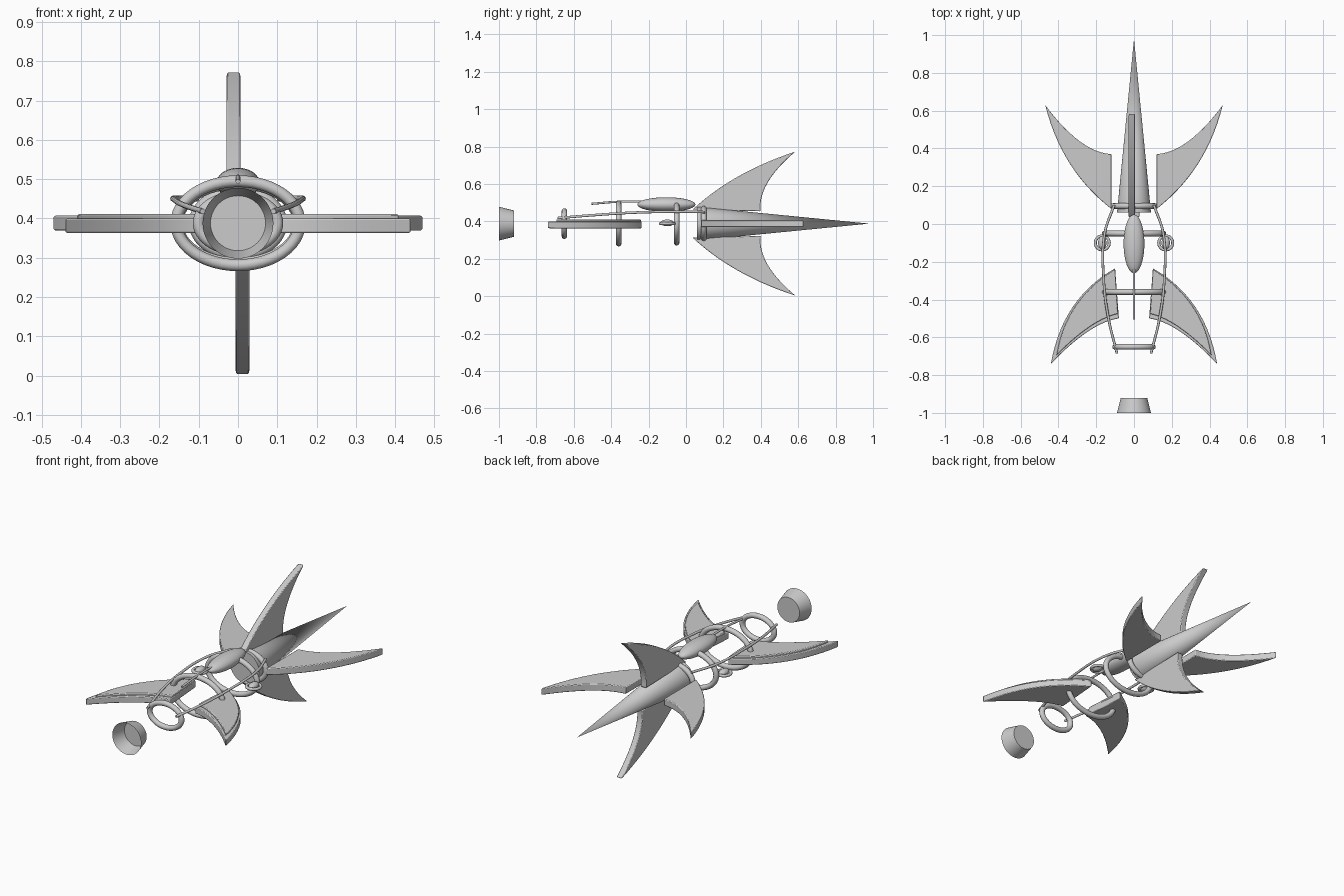
import bpy, bmesh, math
from mathutils import Matrix, Vector

cube = bpy.data.objects.get("Cube")
if cube:
    bpy.data.objects.remove(cube, do_unlink=True)

grey = bpy.data.materials.new("light_grey")
grey.use_nodes = True
grey.diffuse_color = (0.6, 0.6, 0.6, 1)
grey.node_tree.nodes["Principled BSDF"].inputs["Base Color"].default_value = (0.6, 0.6, 0.6, 1)

AXIS_Z = 0.388
FORWARD = Matrix.Rotation(math.pi / 2, 4, 'X')


def finish(obj, name):
    obj.name = name
    obj.data.materials.append(grey)
    bpy.ops.object.select_all(action='DESELECT')
    obj.select_set(True)
    bpy.context.view_layer.objects.active = obj
    bpy.ops.object.shade_smooth_by_angle(angle=math.radians(35))
    return obj


def from_bmesh(bm, name):
    bmesh.ops.recalc_face_normals(bm, faces=bm.faces[:])
    mesh = bpy.data.meshes.new(name)
    bm.to_mesh(mesh)
    bm.free()
    obj = bpy.data.objects.new(name, mesh)
    bpy.context.collection.objects.link(obj)
    return finish(obj, name)


def ring(name, center, rx, rz, tube, flat=False):
    """Oval tube; rx and rz are outer radii."""
    bm = bmesh.new()
    loops = []
    for i in range(48):
        a = math.tau * i / 48
        out = Vector((math.cos(a), 0, math.sin(a)))
        mid = Vector(((rx - tube) * out.x, 0, (rz - tube) * out.z))
        loop = []
        for j in range(12):
            b = math.tau * j / 12
            p = mid + out * tube * math.cos(b) + Vector((0, tube * math.sin(b), 0))
            loop.append(bm.verts.new(p))
        loops.append(loop)
    for i in range(48):
        p, q = loops[i], loops[(i + 1) % 48]
        for j in range(12):
            k = (j + 1) % 12
            bm.faces.new((p[j], q[j], q[k], p[k]))
    if flat:
        bm.transform(FORWARD)
    bm.transform(Matrix.Translation(center))
    return from_bmesh(bm, name)


def ellipsoid(name, center, radii):
    bpy.ops.mesh.primitive_uv_sphere_add(segments=32, ring_count=20, location=center)
    obj = bpy.context.object
    # Poles lie along y
    obj.data.transform(Matrix.Diagonal((*radii, 1)) @ FORWARD)
    return finish(obj, name)


def rod(name, points, radius):
    curve = bpy.data.curves.new(name, 'CURVE')
    curve.dimensions = '3D'
    curve.bevel_depth = radius
    curve.bevel_resolution = 3
    curve.use_fill_caps = True
    spline = curve.splines.new('BEZIER')
    spline.bezier_points.add(len(points) - 1)
    for bp, p in zip(spline.bezier_points, points):
        bp.co = p
        bp.handle_left_type = bp.handle_right_type = 'AUTO'
    obj = bpy.data.objects.new(name, curve)
    obj.data.materials.append(grey)
    bpy.context.collection.objects.link(obj)
    return obj


def arc(a, mid, b, n=14):
    """Quadratic curve from a to b passing through mid."""
    a, mid, b = Vector(a), Vector(mid), Vector(b)
    c = 2 * mid - (a + b) / 2
    return [a * (1 - t) ** 2 + c * 2 * t * (1 - t) + b * t * t
            for t in (i / n for i in range(n + 1))]


def fin(name, lead, trail, low, high, place):
    """Blade: outline of (distance out, y), thick from low to high."""
    outline = arc(*lead) + arc(*trail)[1:]
    bm = bmesh.new()
    bottom = [bm.verts.new((p.x, p.y, low)) for p in outline]
    top = [bm.verts.new((p.x, p.y, high)) for p in outline]
    bm.faces.new(bottom)
    bm.faces.new(top)
    for i in range(len(outline)):
        k = (i + 1) % len(outline)
        bm.faces.new((bottom[i], bottom[k], top[k], top[i]))
    bm.transform(place)
    obj = from_bmesh(bm, name)
    bevel = obj.modifiers.new("soft_edge", 'BEVEL')
    bevel.width = 0.004
    bevel.segments = 2
    bevel.limit_method = 'ANGLE'
    bevel.angle_limit = math.radians(40)
    return obj


# Tail spike
bpy.ops.mesh.primitive_cone_add(vertices=48, radius1=0.09, radius2=0, depth=0.92,
                                location=(0, 0.52, AXIS_Z))
bpy.context.object.data.transform(Matrix.Rotation(-math.pi / 2, 4, 'X'))
finish(bpy.context.object, "tail_spike")

# Nose cup, open at the front and closed at the back
bm = bmesh.new()
bmesh.ops.create_cone(bm, segments=48, radius1=0.07, radius2=0.09, depth=0.08, cap_ends=True)
mouth = [f for f in bm.faces if f.normal.z > 0.9]
bmesh.ops.delete(bm, geom=mouth, context='FACES_ONLY')
bm.transform(Matrix.Translation((0, -0.96, AXIS_Z)) @ FORWARD)
from_bmesh(bm, "nose_cup")

# Frame rings
for name, y, rx, rz in (("front_ring", -0.65, 0.115, 0.082), ("middle_ring", -0.36, 0.172, 0.122),
                        ("rear_ring", -0.05, 0.17, 0.117), ("spike_ring", 0.095, 0.125, 0.095)):
    ring(name, (0, y, AXIS_Z), rx, rz, 0.015)

# Canopy and spine
ellipsoid("canopy", (0, -0.105, 0.49), (0.055, 0.155, 0.039))
rod("spine_rod", [(0, -0.505, 0.494), (0, -0.36, 0.505), (0, -0.18, 0.505)], 0.006)

# Rails, side pods and horizontal fins
for side, s in (("left", 1), ("right", -1)):
    rod(side + "_rail", [(s * 0.09, -0.685, 0.418), (s * 0.135, -0.5, 0.433),
                         (s * 0.16, -0.3, 0.446), (s * 0.155, -0.05, 0.452),
                         (s * 0.105, 0.1, 0.45)], 0.007)
    ring(side + "_pod_ring", (s * 0.168, -0.1, 0.388), 0.045, 0.045, 0.008, True)
    ellipsoid(side + "_pod", (s * 0.168, -0.1, 0.392), (0.022, 0.036, 0.018))
    mirror = Matrix.Diagonal((s, 1, 1, 1))
    fin(side + "_rear_fin", ((0.12, 0.08), (0.34, 0.32), (0.47, 0.63)),
        ((0.47, 0.63), (0.29, 0.44), (0.12, 0.37)), 0.369, 0.408, mirror)
    fin(side + "_front_fin", ((0.1, -0.235), (0.325, -0.44), (0.44, -0.74)),
        ((0.44, -0.74), (0.245, -0.57), (0.08, -0.5)), 0.363, 0.4, mirror)
    fin(side + "_front_fin_panel", ((0.1, -0.24), (0.31, -0.435), (0.41, -0.695)),
        ((0.41, -0.695), (0.235, -0.545), (0.085, -0.475)), 0.39, 0.411, mirror)

# Vertical tail fins, the lower one turned half round the axis
stand = Matrix.Translation((0, 0, AXIS_Z)) @ Matrix.Rotation(-math.pi / 2, 4, 'Y')
# Local x becomes up, local z becomes -x
for name, turn in (("upper_tail_fin", 0), ("lower_tail_fin", math.pi)):
    fin(name, ((0.075, 0.035), (0.253, 0.28), (0.385, 0.585)),
        ((0.385, 0.585), (0.22, 0.437), (0.066, 0.4)), -0.006, 0.029,
        Matrix.Translation((0, 0, AXIS_Z)) @ Matrix.Rotation(turn, 4, 'Y')
        @ Matrix.Translation((0, 0, -AXIS_Z)) @ stand)
